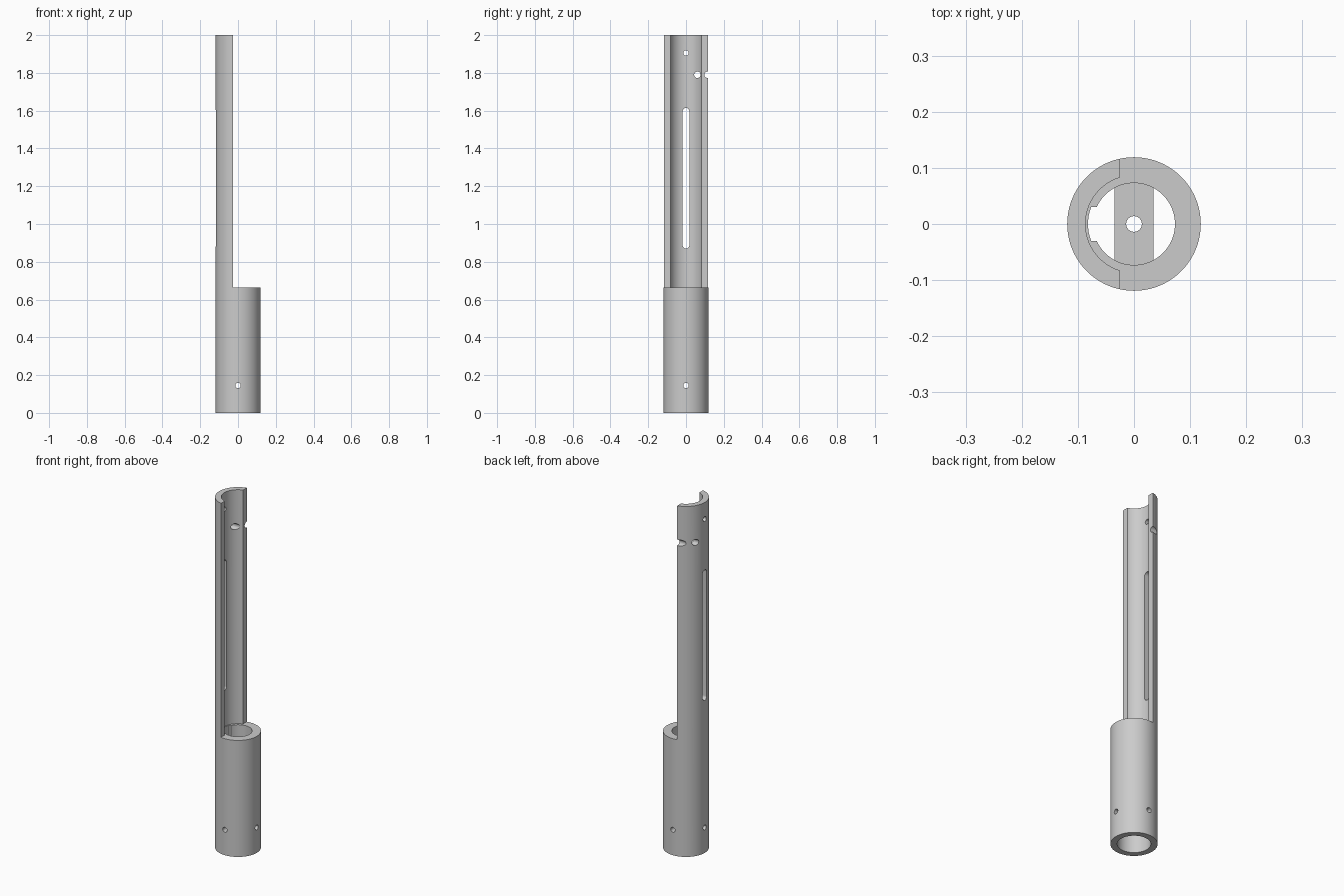
import bpy, bmesh
from math import pi, asin, acos, cos, sin, radians
from mathutils import Matrix

if "Cube" in bpy.data.objects:
    bpy.data.objects.remove(bpy.data.objects["Cube"], do_unlink=True)

R = 0.119            # outer radius
RIM = 0.665          # top of the closed tube
EDGE = -0.026        # where the open shell is cut off

grey = bpy.data.materials.new("plain grey")
grey.use_nodes = True
grey.diffuse_color = (0.6, 0.6, 0.6, 1)
grey.node_tree.nodes["Principled BSDF"].inputs["Base Color"].default_value = (0.6, 0.6, 0.6, 1)


def arc(r, a0, a1, n):
    return [(r * cos(a0 + (a1 - a0) * i / n), r * sin(a0 + (a1 - a0) * i / n)) for i in range(n + 1)]


def circle(r, n=96):
    return arc(r, 0, 2 * pi, n)[:-1]


def prism(name, outline, z0, z1, matrix=None):
    """Extrude a flat outline from z0 to z1."""
    bm = bmesh.new()
    face = bm.faces.new([bm.verts.new((x, y, z0)) for x, y in outline])
    out = bmesh.ops.extrude_face_region(bm, geom=[face])
    top = [v for v in out["geom"] if isinstance(v, bmesh.types.BMVert)]
    bmesh.ops.translate(bm, verts=top, vec=(0, 0, z1 - z0))
    if matrix:
        bm.transform(matrix)
    bmesh.ops.recalc_face_normals(bm, faces=bm.faces)
    mesh = bpy.data.meshes.new(name)
    bm.to_mesh(mesh)
    bm.free()
    mesh.materials.append(grey)
    obj = bpy.data.objects.new(name, mesh)
    bpy.context.collection.objects.link(obj)
    return obj


def cut(obj, cutter):
    cutter.hide_render = True
    mod = obj.modifiers.new("cut", "BOOLEAN")
    mod.operation, mod.solver, mod.object = "DIFFERENCE", "EXACT", cutter
    bpy.context.view_layer.objects.active = obj
    bpy.ops.object.modifier_apply(modifier=mod.name)
    bpy.data.objects.remove(cutter, do_unlink=True)


# Turns a prism's height axis onto x or y; outline stays (sideways, up)
ALONG_X = Matrix(((0, 0, 1, 0), (1, 0, 0, 0), (0, 1, 0, 0), (0, 0, 0, 1)))
ALONG_Y = Matrix(((1, 0, 0, 0), (0, 0, 1, 0), (0, 1, 0, 0), (0, 0, 0, 1)))


def drill(obj, matrix, side, z, r, start, end):
    outline = [(x + side, y + z) for x, y in circle(r, 24)]
    cut(obj, prism("drill", outline, start, end, matrix))


# Outer cylinder, opened above the rim to leave a shell on one side
body = prism("tube_body", circle(R, 128), 0, 2)
inner = 0.0865
a = acos(EDGE / inner)
opening = arc(inner, a, 2 * pi - a, 64) + [(EDGE, -0.3), (0.3, -0.3), (0.3, 0.3), (EDGE, 0.3)]
cut(body, prism("opening", opening, RIM, 2.2))

# Keyed bore from above and wider socket from below
bore, key, half = 0.073, 0.082, 0.03
b, k = asin(half / bore), asin(half / key)
keyed = arc(bore, b - pi, pi - b, 80) + arc(key, pi - k, pi + k, 12)
cut(body, prism("keyed_bore", keyed, 0.25, 0.8))
cut(body, prism("socket", circle(0.085), -0.1, 0.3))

# Cross pin holes near the base
drill(body, ALONG_X, 0, 0.145, 0.014, -0.3, 0.3)
drill(body, ALONG_Y, 0, 0.145, 0.014, -0.3, 0.3)

# Shell holes and edge notch
for side, z, r in ((0, 1.905, 0.014), (0.06, 1.79, 0.017), (0.114, 1.79, 0.017)):
    drill(body, ALONG_X, side, z, r, -0.3, 0.1)

# Long slot with round ends
w = 0.018
slot = [(x, y + 1.597) for x, y in arc(w, 0, pi, 16)] + [(x, y + 0.888) for x, y in arc(w, pi, 2 * pi, 16)]
cut(body, prism("slot", slot, -0.3, 0.1, ALONG_X))

# Web across the bore with a centre hole
web_r, web_half = 0.0735, 0.035
c = acos(web_half / web_r)
web = prism("cross_web", arc(web_r, c, pi - c, 16) + arc(web_r, pi + c, 2 * pi - c, 16), 0.3, 0.36)
cut(web, prism("centre_hole", circle(0.014, 32), 0.2, 0.5))

for obj in (body, web):
    bpy.ops.object.select_all(action="DESELECT")
    obj.select_set(True)
    bpy.context.view_layer.objects.active = obj
    bpy.ops.object.shade_smooth_by_angle(angle=radians(30))
